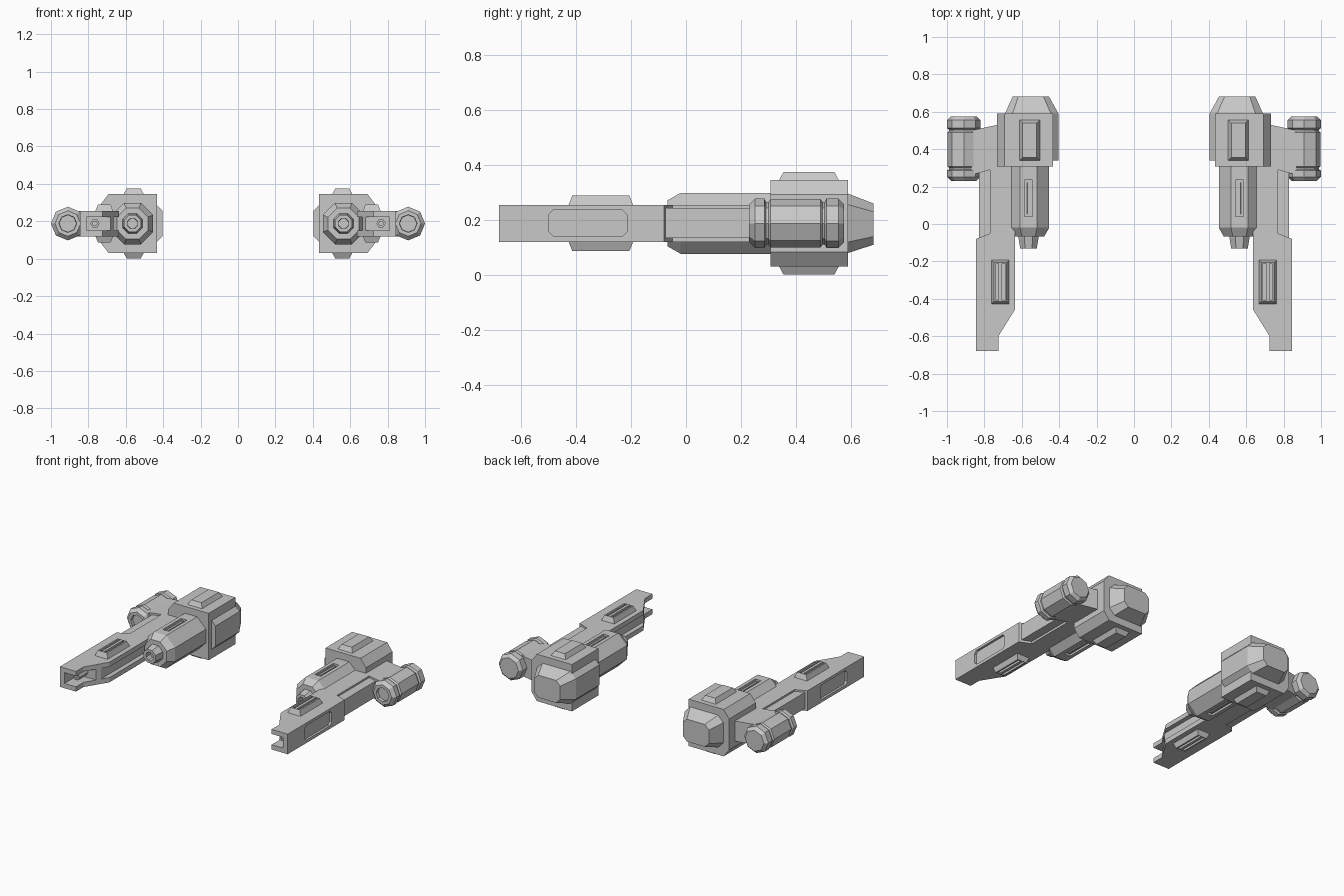
import bpy, bmesh, math

cube = bpy.data.objects.get("Cube")
if cube:
    bpy.data.objects.remove(cube, do_unlink=True)

grey = bpy.data.materials.new("hull grey")
grey.use_nodes = True
COLOUR = (0.58, 0.58, 0.58, 1)
grey.diffuse_color = COLOUR
grey.node_tree.nodes["Principled BSDF"].inputs["Base Color"].default_value = COLOUR

MID = 0.188  # height of the shared centre line


def loft(name, rings):
    """Skin matching rings of points and cap both ends."""
    bm = bmesh.new()
    loops = [[bm.verts.new(p) for p in ring] for ring in rings]
    n = len(loops[0])
    for a, b in zip(loops, loops[1:]):
        for i in range(n):
            j = (i + 1) % n
            bm.faces.new((a[i], a[j], b[j], b[i]))
    bm.faces.new(loops[0])
    bm.faces.new(loops[-1])
    bmesh.ops.recalc_face_normals(bm, faces=bm.faces)
    mesh = bpy.data.meshes.new(name)
    bm.to_mesh(mesh)
    bm.free()
    mesh.materials.append(grey)
    ob = bpy.data.objects.new(name, mesh)
    bpy.context.collection.objects.link(ob)
    return ob


def prism_z(name, outline, z0, z1):
    return loft(name, [[(x, y, z) for x, y in outline] for z in (z0, z1)])


def prism_y(name, outline, y0, y1):
    return loft(name, [[(x, y, z) for x, z in outline] for y in (y0, y1)])


def prism_x(name, outline, x0, x1):
    return loft(name, [[(x, y, z) for y, z in outline] for x in (x0, x1)])


def rect(a0, a1, b0, b1, cut=0):
    """Rectangle outline, optionally with clipped corners."""
    if not cut:
        return [(a0, b0), (a1, b0), (a1, b1), (a0, b1)]
    return [(a0 + cut, b0), (a1 - cut, b0), (a1, b0 + cut), (a1, b1 - cut),
            (a1 - cut, b1), (a0 + cut, b1), (a0, b1 - cut), (a0, b0 + cut)]


def turned(name, x, profile, sides=8, phase=0.0):
    """Faceted body along y from (y, radius) pairs."""
    angles = [phase + math.tau * i / sides for i in range(sides)]
    return loft(name, [[(x + r * math.cos(a), y, MID + r * math.sin(a)) for a in angles]
                       for y, r in profile])


def raised(name, x0, x1, y0, y1, z0, z1, slope):
    """Block whose far face is inset on all sides."""
    low = [(x, y, z0) for x, y in rect(x0, x1, y0, y1)]
    top = [(x, y, z1) for x, y in rect(x0 + slope, x1 - slope, y0 + slope, y1 - slope)]
    return loft(name, [low, top])


def carve(ob, cutter):
    mod = ob.modifiers.new("cut", "BOOLEAN")
    mod.operation, mod.object, mod.solver = "DIFFERENCE", cutter, "EXACT"
    bpy.context.view_layer.update()
    bpy.context.view_layer.objects.active = ob
    bpy.ops.object.modifier_apply(modifier=mod.name)
    bpy.data.objects.remove(cutter, do_unlink=True)


parts = []

# Long arm with its short wing toward the side pod
arm = prism_z("arm", [(0.725, -0.68), (0.845, -0.68), (0.845, -0.08), (0.77, -0.05),
                      (0.77, 0.29), (0.84, 0.27), (0.87, 0.27), (0.87, 0.5), (0.73, 0.53),
                      (0.635, 0.53), (0.635, -0.455), (0.725, -0.6)], 0.12, 0.255)
# Open muzzle, channel along the inner side, and outer recessed panel
carve(arm, prism_z("cut", rect(0.5, 0.81, -0.75, -0.53), 0.152, 0.224))
carve(arm, prism_z("cut", rect(0.5, 0.665, -0.56, -0.02), 0.152, 0.224))
carve(arm, prism_x("cut", rect(-0.5, -0.215, 0.14, 0.237, 0.018), 0.83, 0.9))
parts.append(arm)
parts.append(prism_x("arm_side_panel", rect(-0.075, 0.3, 0.135, 0.243), 0.7, 0.83))

# Small gun inside the muzzle
barrel = turned("barrel", 0.765, [(-0.5, 0.025), (-0.62, 0.025)], 6)
carve(barrel, turned("cut", 0.765, [(-0.58, 0.013), (-0.65, 0.013)], 6))
parts.append(barrel)

# Ribbed vents, slotted capsule trim and block hatches, above and below
for side, s in (("upper", 1), ("lower", -1)):
    def level(z):
        return MID + s * z
    vent = raised(side + "_vent", 0.665, 0.765, -0.43, -0.19, level(0.06), level(0.101), 0.016)
    for x in (0.691, 0.724):
        lo, hi = sorted((level(0.083), level(0.15)))
        carve(vent, prism_z("cut", rect(x, x + 0.015, -0.41, -0.21), lo, hi))
    parts.append(vent)
    parts.append(raised(side + "_hatch", 0.5, 0.615, 0.335, 0.56, level(0.15), level(0.187), 0.02))
    parts.append(raised(side + "_slot_rib", 0.552, 0.574, 0.05, 0.225,
                        level(0.08), level(0.105), 0.004))

# Gun capsule with stepped nozzle
FLAT = math.pi / 8
capsule = turned("capsule", 0.564, [(0.33, 0.12), (-0.02, 0.12), (-0.068, 0.09)], 8, FLAT)
for z0, z1 in ((0.285, 0.4), (0, 0.091)):
    carve(capsule, prism_z("cut", rect(0.542, 0.585, 0.04, 0.235), z0, z1))
parts.append(capsule)
nozzle = turned("nozzle", 0.564, [(-0.05, 0.06), (-0.075, 0.058), (-0.13, 0.048)], 8, FLAT)
carve(nozzle, turned("cut", 0.564, [(-0.085, 0.028), (-0.15, 0.03)], 8, FLAT))
parts.append(nozzle)

# Main block with clipped outer edges
parts.append(prism_y("main_block", [(0.433, 0.345), (0.693, 0.345), (0.733, 0.292),
                                    (0.733, 0.084), (0.693, 0.031), (0.433, 0.031)],
                     0.308, 0.59))

# Engine hood bulging inward and tapering to the back
hood = []
for y, x0, x1, z0, z1, cut in ((0.34, 0.404, 0.69, 0.08, 0.296, 0.04),
                               (0.59, 0.404, 0.69, 0.08, 0.296, 0.04),
                               (0.683, 0.455, 0.648, 0.11, 0.26, 0.03)):
    hood.append([(x, y, z) for x, z in rect(x0, x1, z0, z1, cut)])
parts.append(loft("engine_hood", hood))

# Side pod with grooved collars and a hollow front
pod = turned("side_pod", 0.91, [(0.23, 0.068), (0.252, 0.09), (0.285, 0.09), (0.292, 0.078),
                                (0.3, 0.078), (0.308, 0.088), (0.49, 0.088), (0.497, 0.078),
                                (0.505, 0.078), (0.512, 0.09), (0.555, 0.09), (0.575, 0.07)])
carve(pod, turned("cut", 0.91, [(0.2, 0.05), (0.25, 0.046)]))
parts.append(pod)

# Mirror everything to the other side
for ob in parts:
    ob.modifiers.new("mirror", "MIRROR").use_axis = (True, False, False)
    ob.modifiers["mirror"].use_mirror_merge = False
